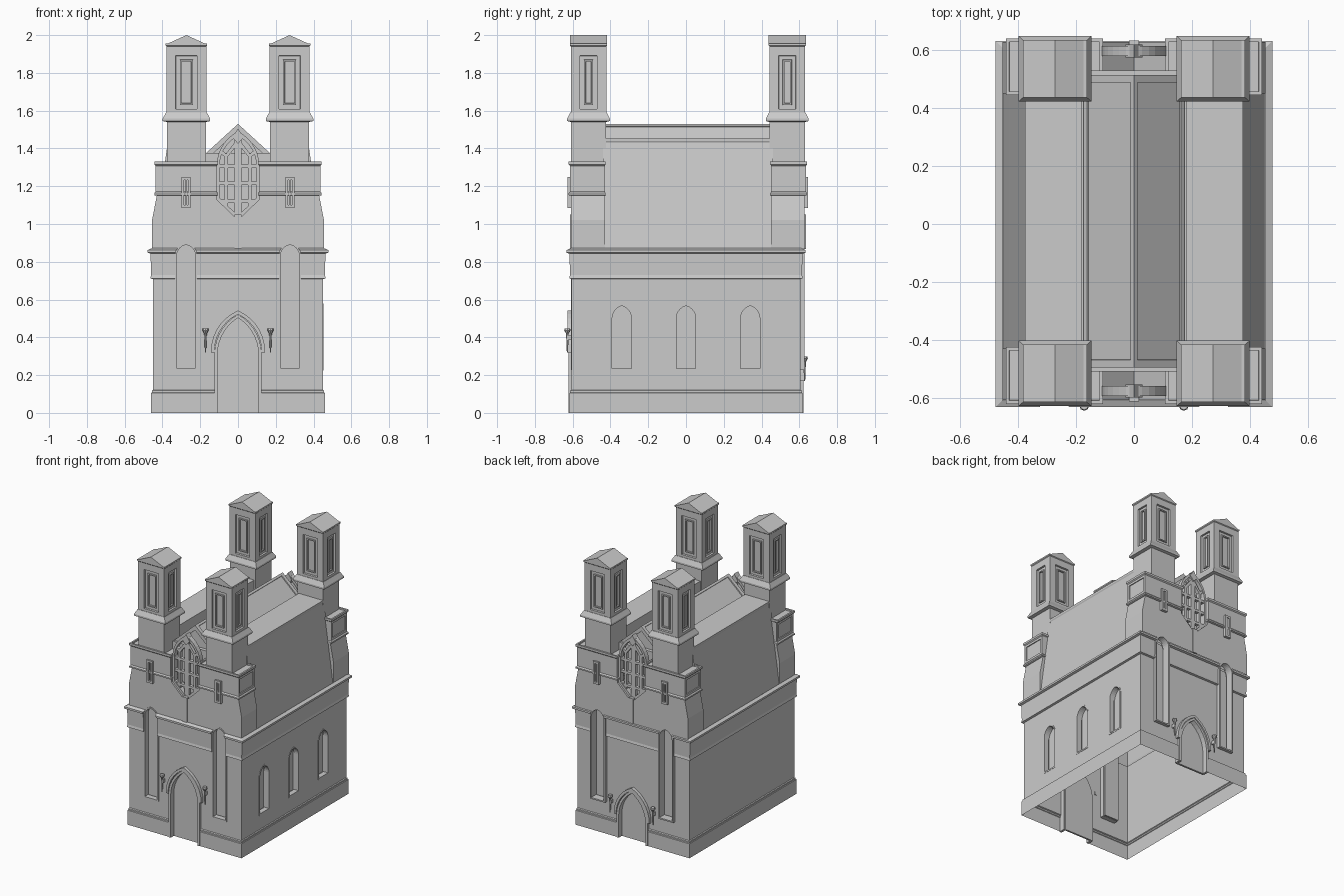
import bpy, bmesh, math
from mathutils import Vector, Matrix

if "Cube" in bpy.data.objects:
    bpy.data.objects.remove(bpy.data.objects["Cube"])

# ---------- helpers ----------
def obj(name, bm, recalc=True):
    if recalc:
        bmesh.ops.recalc_face_normals(bm, faces=bm.faces[:])
    me = bpy.data.meshes.new(name)
    bm.to_mesh(me)
    bm.free()
    o = bpy.data.objects.new(name, me)
    bpy.context.collection.objects.link(o)
    return o

def loft(rings, cx=0, cy=0):
    """Stack of rectangles (half x, half y, z), capped."""
    bm = bmesh.new()
    loops = [[bm.verts.new((cx + a * hx, cy + b * hy, z))
              for a, b in ((-1, -1), (1, -1), (1, 1), (-1, 1))] for hx, hy, z in rings]
    for lo, hi in zip(loops, loops[1:]):
        for i in range(4):
            j = (i + 1) % 4
            bm.faces.new((lo[i], lo[j], hi[j], hi[i]))
    bm.faces.new(loops[0][::-1])
    bm.faces.new(loops[-1])
    bm.normal_update()
    return bm

def prism(bm, pts, y0, y1):
    """Outline in x-z pushed from y0 to y1."""
    a = [bm.verts.new((x, y0, z)) for x, z in pts]
    b = [bm.verts.new((x, y1, z)) for x, z in pts]
    for i in range(len(a)):
        j = (i + 1) % len(a)
        bm.faces.new((a[i], a[j], b[j], b[i]))
    bm.faces.new(a[::-1])
    bm.faces.new(b)
    return a + b

def strip(bm, outer, inner, y0, y1, closed=False):
    """Solid band between two outlines."""
    rows = [[bm.verts.new(p) for p in ((a[0], y0, a[1]), (b[0], y0, b[1]), (b[0], y1, b[1]), (a[0], y1, a[1]))]
            for a, b in zip(outer, inner)]
    n = len(rows)
    for i in range(n if closed else n - 1):
        r, s = rows[i], rows[(i + 1) % n]
        for k in range(4):
            m = (k + 1) % 4
            bm.faces.new((r[k], r[m], s[m], s[k]))
    if not closed:
        bm.faces.new(rows[0])
        bm.faces.new(rows[-1])
    return [v for r in rows for v in r]

def arch(w, z0, zs, za, cx=0, n=7):
    h = max(za - zs, w)
    R = (w * w + h * h) / (2 * w)
    top = math.asin(min(1, h / R))
    arc = [(w - R + R * math.cos(top * i / n), zs + R * math.sin(top * i / n)) for i in range(n + 1)]
    half = [(w, z0)] + arc
    return [(cx + x, z) for x, z in half] + [(cx - x, z) for x, z in half[-2::-1]]

def inset(bm, faces, t, d=0.0):
    bmesh.ops.inset_individual(bm, faces=faces, thickness=t, depth=d, use_even_offset=True)

def cut(o, bm):
    c = obj("cutter", bm)
    m = o.modifiers.new("cut", 'BOOLEAN')
    m.object, m.operation, m.solver = c, 'DIFFERENCE', 'EXACT'
    me = bpy.data.meshes.new_from_object(o.evaluated_get(bpy.context.evaluated_depsgraph_get()))
    o.modifiers.clear()
    o.data = me
    bpy.data.objects.remove(c)

def open_ends(o, levels):
    """Remove the hidden horizontal caps so the building stays a hollow shell."""
    bm = bmesh.new()
    bm.from_mesh(o.data)
    f = [f for f in bm.faces if any(all(abs(v.co.z - z) < 1e-4 for v in f.verts) for z in levels)]
    bmesh.ops.delete(bm, geom=f, context='FACES')
    bm.to_mesh(o.data)
    bm.free()

def mirror(o, axis, c=0.0):
    d = o.copy()
    d.data = o.data.copy()
    s, t = Vector((1, 1, 1)), Vector((0, 0, 0))
    s[axis], t[axis] = -1, 2 * c
    d.data.transform(Matrix.Translation(t) @ Matrix.Diagonal(s).to_4x4())
    d.data.flip_normals()
    bpy.context.collection.objects.link(d)
    return d

MID = 0.01                       # the two end fronts mirror about this y
QUARTER = Matrix.Rotation(math.pi / 2, 4, 'Z')   # front wall -> right wall

# ---------- hollow lower body with plinth and cornice ----------
body = obj("lower_walls", loft([
    (.46, .617, 0), (.46, .617, .105), (.456, .613, .108), (.456, .613, .118), (.45, .605, .122),
    (.45, .605, .708), (.464, .618, .712), (.46, .614, .73), (.463, .617, .843),
    (.478, .632, .848), (.478, .632, .862), (.455, .61, .872)]))
cutters = bmesh.new()
for s in (-1, 1):
    for cx in (-.275, .275):
        prism(cutters, arch(.058, .23, .83, .90, cx), s * .7, s * .56)
    dz = 0 if s < 0 else -.15
    prism(cutters, arch(.118, -.1, .31 + dz, .515 + dz), s * .7, s * .57)
for cy in (-.34, 0, .34):
    v = prism(cutters, arch(.058, .23, .50, .575, cy), -.6, -.405)
    bmesh.ops.transform(cutters, matrix=QUARTER, verts=v)
cut(body, cutters)
open_ends(body, (0, .872))

# ---------- window and door trims ----------
trim = bmesh.new()
for s, y in ((-1, .61), (1, .628)):
    for cx in (-.275, .275):
        strip(trim, arch(.06, .228, .83, .902, cx), arch(.05, .238, .83, .89, cx), s * y, s * .57, True)
for cy in (-.34, 0, .34):
    v = strip(trim, arch(.06, .225, .50, .578, cy), arch(.051, .236, .50, .567, cy), -.452, -.415, True)
    bmesh.ops.transform(trim, matrix=QUARTER, verts=v)
obj("window_frames", trim)
for s, nm in ((-1, "front"), (1, "back")):
    dz = 0 if s < 0 else -.15
    bm = bmesh.new()
    strip(bm, arch(.125, 0, .31 + dz, .522 + dz), arch(.108, 0, .31 + dz, .503 + dz), s * .622, s * .575)
    strip(bm, arch(.143, .32 + dz, .325 + dz, .542 + dz), arch(.125, .32 + dz, .325 + dz, .522 + dz), s * .628, s * .60)
    prism(bm, arch(.108, .0, .31 + dz, .503 + dz), s * .585, s * .572)
    obj(nm + "_door", bm)
    # wall torches
    bm = bmesh.new()
    for x in (-.172, .172):
        for r1, r2, z0, z1 in ((.003, .007, .32, .42), (.007, .017, .42, .437), (.017, .014, .437, .448)):
            bmesh.ops.create_cone(bm, cap_ends=True, segments=8, radius1=r1, radius2=r2, depth=z1 - z0,
                                  matrix=Matrix.Translation((x, s * .628, (z0 + z1) / 2 + dz)))
        prism(bm, [(x - .006, .385 + dz), (x + .006, .385 + dz), (x + .006, .41 + dz), (x - .006, .41 + dz)],
              s * .63, s * .60)
    obj(nm + "_torches", bm)

# ---------- roof between the ends ----------
half = [(.45, .868), (.433, 1.0), (.372, 1.432), (.376, 1.44), (.376, 1.453), (.18, 1.453), (.18, 1.36)]
bm = bmesh.new()
prism(bm, half + [(-x, z) for x, z in half[::-1]], -.44, .46)
open_ends(obj("steep_roof", bm), (.868,))
bm = bmesh.new()
prism(bm, [(.175, 1.37), (0, 1.53), (-.175, 1.37)], -.485, .505)
bmesh.ops.recalc_face_normals(bm, faces=bm.faces[:])
slopes = [f for f in bm.faces if .3 < f.normal.z < .99]
inset(bm, slopes, .016)
inset(bm, slopes, .001, -.007)
obj("ridge_roof", bm, False)

# ---------- end fronts (built at the front, mirrored to the back) ----------
ends = []
half = [(.455, .868), (.455, 1.02), (.43, 1.15), (.43, 1.32)]
bm = bmesh.new()
prism(bm, half + [(-x, z) for x, z in half[::-1]], -.608, -.43)
front = obj("end_wall", bm)
notch = bmesh.new()
prism(notch, [(.112, 1.45), (.112, 1.13), (0, 1.02), (-.112, 1.13), (-.112, 1.45)], -.7, -.51)
for cx in (-.275, .275):
    prism(notch, arch(.058, .7, .83, .90, cx), -.7, -.56)
cut(front, notch)
open_ends(front, (.868,))
ends.append(front)
bm = bmesh.new()
prism(bm, [(-.17, 1.3), (.17, 1.3), (.17, 1.375), (-.17, 1.375)], -.51, -.43)
strip(bm, [(.175, 1.37), (0, 1.53), (-.175, 1.37)], [(.135, 1.37), (0, 1.495), (-.135, 1.37)], -.495, -.475)
ends.append(obj("gable_wall", bm))

# pointed tracery window standing in the notch
bm = bmesh.new()
top = arch(.112, 1.13, 1.31, 1.49)
inn = arch(.097, 1.137, 1.31, 1.466)
strip(bm, top + [(0, 1.02)], inn + [(0, 1.044)], -.595, -.56, True)
def bar(x0, z0, x1, z1, w=.009):
    d = Vector((x1 - x0, z1 - z0)).normalized() * w
    prism(bm, [(x0 - d.y, z0 + d.x), (x0 + d.y, z0 - d.x), (x1 + d.y, z1 - d.x), (x1 - d.y, z1 + d.x)], -.59, -.565)
bar(0, 1.02, 0, 1.48, .018)
for s in (-1, 1):
    for z in (1.12, 1.215, 1.305):
        bar(0, z, s * .105, z)
    bar(s * .062, 1.085, s * .062, 1.37)
    bar(s * .062, 1.36, 0, 1.44)
    bar(s * .062, 1.36, s * .092, 1.385)
prism(bm, [(0, 1.425), (.03, 1.458), (0, 1.505), (-.03, 1.458)], -.6, -.555)
prism(bm, [(-.018, .868), (.018, .868), (.018, 1.05), (-.018, 1.05)], -.614, -.56)
ends.append(obj("tracery", bm))

# corner parts: parapet block, arrow slit, tower
TX, TY = .273, -.516
corner = []
bm = loft([(.162, .09, 1.15), (.168, .098, 1.153), (.168, .098, 1.163), (.161, .091, 1.172), (.161, .091, 1.308),
           (.168, .098, 1.315), (.168, .098, 1.33)], .275, -.523)
sides = [f for f in bm.faces if f.normal.x > .9 and f.calc_area() > .01]
inset(bm, sides, .016)
inset(bm, sides, .001, -.012)
lid = [f for f in bm.faces if f.normal.z > .9 and f.calc_area() > .03]
inset(bm, lid, .012)
inset(bm, lid, .001, -.025)
corner.append(obj("parapet_block", bm))
bm = bmesh.new()
box = lambda w, a, b: [(.275 - w, a), (.275 + w, a), (.275 + w, b), (.275 - w, b)]
strip(bm, box(.024, 1.085, 1.248), box(.011, 1.1, 1.233), -.627, -.6, True)
prism(bm, box(.004, 1.1, 1.233), -.622, -.6)
corner.append(obj("arrow_slit", bm))
corner.append(obj("tower_shaft", loft([
    (.103, .093, 1.29), (.103, .093, 1.54), (.126, .113, 1.545), (.126, .113, 1.558),
    (.118, .106, 1.572), (.108, .097, 1.59)], TX, TY)))
bm = loft([(.105, .094, 1.56), (.105, .094, 1.94), (.11, .099, 1.945), (.11, .099, 1.955)], TX, TY)
faces = [f for f in bm.faces if abs(f.normal.z) < .1 and f.calc_area() > .03]
for t, d in ((.048, 0), (.002, -.012), (.02, 0), (.001, .008), (.008, 0), (.001, -.01)):
    inset(bm, faces, t, d)
corner.append(obj("tower_top", bm))
bm = bmesh.new()
prism(bm, [(TX - .11, 1.95), (TX + .11, 1.95), (TX, 2.0)], TY - .099, TY + .099)
corner.append(obj("tower_roof", bm))

ends += corner + [mirror(o, 0) for o in corner]
for o in ends:
    mirror(o, 1, MID)
